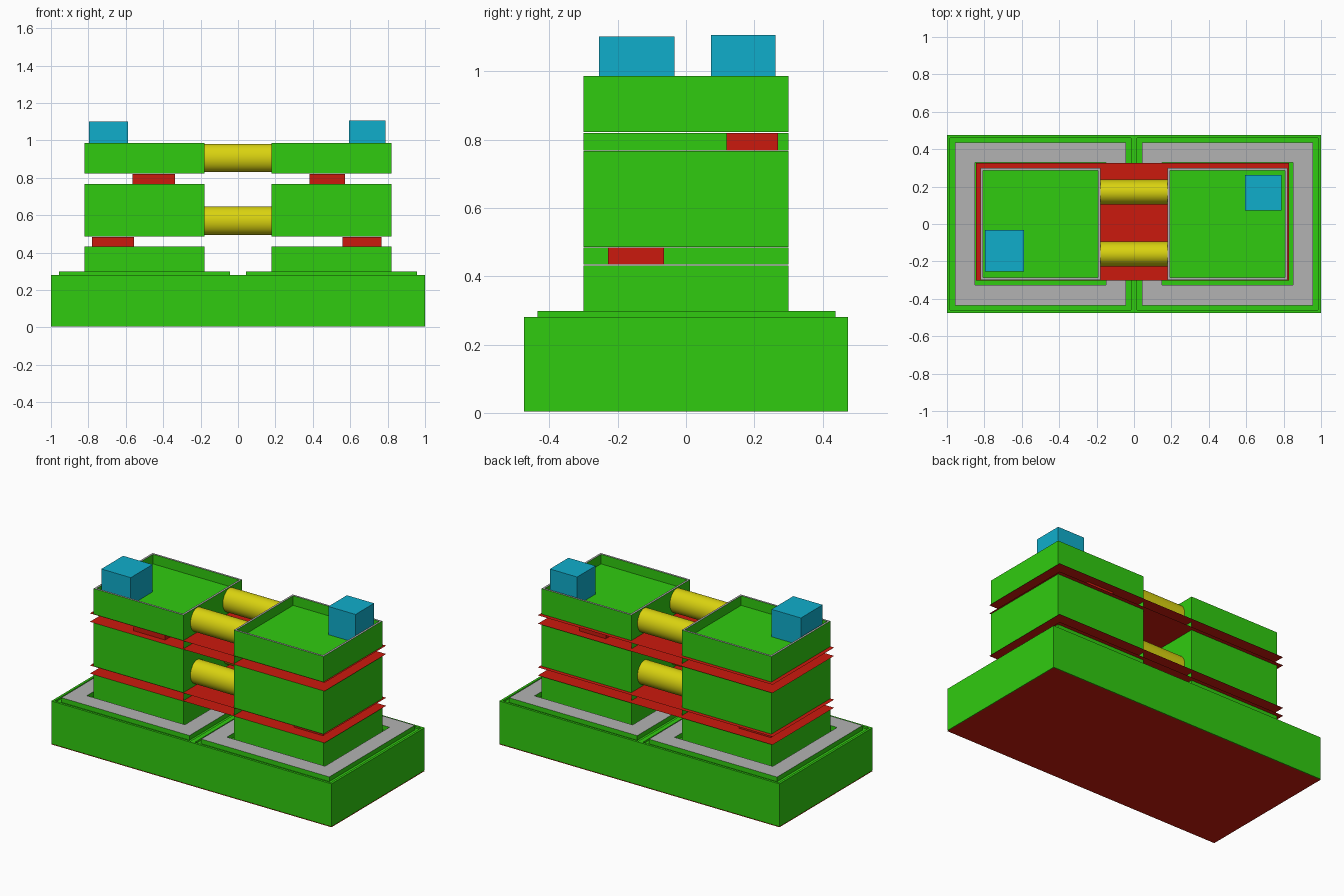
import bpy, bmesh, math

if "Cube" in bpy.data.objects:
    bpy.data.objects.remove(bpy.data.objects["Cube"])


def material(name, rgb):
    m = bpy.data.materials.new(name)
    m.diffuse_color = (*rgb, 1)
    m.use_nodes = True
    m.node_tree.nodes["Principled BSDF"].inputs["Base Color"].default_value = m.diffuse_color
    return m


GREEN = material("green", (0.03, 0.6, 0.005))
RED = material("red", (0.6, 0.01, 0.004))
YELLOW = material("yellow", (0.7, 0.65, 0.005))
BLUE = material("blue", (0.005, 0.42, 0.6))
GREY = material("grey", (0.45, 0.45, 0.45))


def finish(name, bm, *mats):
    mesh = bpy.data.meshes.new(name)
    bmesh.ops.recalc_face_normals(bm, faces=bm.faces)
    bm.to_mesh(mesh)
    bm.free()
    for m in mats:
        mesh.materials.append(m)
    ob = bpy.data.objects.new(name, mesh)
    bpy.context.collection.objects.link(ob)
    return ob


def box(name, x0, x1, y0, y1, z0, z1, mat):
    bm = bmesh.new()
    bmesh.ops.create_cube(bm, size=1)
    for v in bm.verts:
        v.co = ((x0 + x1) / 2 + v.co.x * (x1 - x0),
                (y0 + y1) / 2 + v.co.y * (y1 - y0),
                (z0 + z1) / 2 + v.co.z * (z1 - z0))
    return finish(name, bm, mat)


def sheet(name, corners, mat):
    bm = bmesh.new()
    bm.faces.new([bm.verts.new(c) for c in corners])
    return finish(name, bm, mat)


def floor(name, x0, x1, y0, y1, z, mat):
    return sheet(name, [(x0, y0, z), (x1, y0, z), (x1, y1, z), (x0, y1, z)], mat)


def frame(name, outer, inner, z0, z1, side, top):
    """Rectangular ring with its own colour on the top faces."""
    bm = bmesh.new()

    def loop(r, z):
        x0, x1, y0, y1 = r
        return [bm.verts.new(c) for c in
                ((x0, y0, z), (x1, y0, z), (x1, y1, z), (x0, y1, z))]
    loops = [loop(outer, z0), loop(outer, z1), loop(inner, z1), loop(inner, z0)]
    for k in range(4):
        a, b = loops[k], loops[(k + 1) % 4]
        for i in range(4):
            j = (i + 1) % 4
            f = bm.faces.new((a[i], a[j], b[j], b[i]))
            f.material_index = 1 if k == 1 else 0
    return finish(name, bm, side, top)


# Base with red underside
box("base", -1, 1, -0.475, 0.475, 0.004, 0.268, GREEN)
floor("base_underside", -1, 1, -0.475, 0.475, 0.0, RED)

for s, side in ((-1, "left"), (1, "right")):
    def span(a, b):
        return (a, b) if s > 0 else (-b, -a)

    # Base rim and raised grey walkway around each tower
    frame(f"{side}_base_rim", (*span(0.0, 1.0), -0.475, 0.475),
          (*span(0.015, 0.985), -0.46, 0.46), 0.268, 0.28, GREEN, GREEN)
    frame(f"{side}_walkway", (*span(0.042, 0.956), -0.435, 0.437),
          (*span(0.15, 0.85), -0.327, 0.33), 0.268, 0.298, GREEN, GREY)

    # Tower storeys
    tower = (*span(0.18, 0.82), -0.3, 0.3)
    box(f"{side}_lower_storey", *tower, 0.268, 0.432, GREEN)
    box(f"{side}_middle_storey", *tower, 0.486, 0.766, GREEN)

    # Top storey with parapet and sunken roof
    inner = (*span(0.193, 0.807), -0.287, 0.287)
    frame(f"{side}_top_storey", tower, inner, 0.822, 0.987, GREEN, GREY)
    floor(f"{side}_roof", *inner, 0.925, GREEN)

    # Inner walls closing the gaps between storeys
    for z0, z1, lvl in ((0.434, 0.484, "lower"), (0.768, 0.82, "upper")):
        x = s * 0.18
        sheet(f"{side}_{lvl}_gap_wall",
              [(x, -0.3, z0), (x, 0.3, z0), (x, 0.3, z1), (x, -0.3, z1)], GREEN)

# Red floor sheets spanning both towers
for i, z in enumerate((0.433, 0.485, 0.767, 0.821)):
    floor(f"floor_sheet_{i}", -0.845, 0.83, -0.303, 0.325, z, RED)

# Red rooms in the open gaps
box("left_lower_room", -0.78, -0.555, 0.08, 0.25, 0.434, 0.484, RED)
box("right_lower_room", 0.56, 0.767, -0.228, -0.065, 0.434, 0.484, RED)
box("left_upper_room", -0.563, -0.338, -0.26, -0.1, 0.768, 0.82, RED)
box("right_upper_room", 0.383, 0.572, 0.118, 0.27, 0.768, 0.82, RED)

# Yellow tube bridges
for z, lvl in ((0.57, "lower"), (0.906, "upper")):
    for y, where in ((-0.16, "front"), (0.17, "back")):
        bpy.ops.mesh.primitive_cylinder_add(
            vertices=48, radius=1, depth=0.37, location=(0, y, z),
            rotation=(0, math.pi / 2, 0))
        tube = bpy.context.object
        tube.name = f"{lvl}_{where}_bridge"
        tube.scale = (0.076, 0.067, 1)
        tube.data.materials.append(YELLOW)
        bpy.ops.object.shade_smooth_by_angle()

# Blue rooftop units
box("left_rooftop_unit", -0.797, -0.587, -0.255, -0.033, 0.925, 1.102, BLUE)
box("right_rooftop_unit", 0.594, 0.788, 0.073, 0.262, 0.925, 1.107, BLUE)
